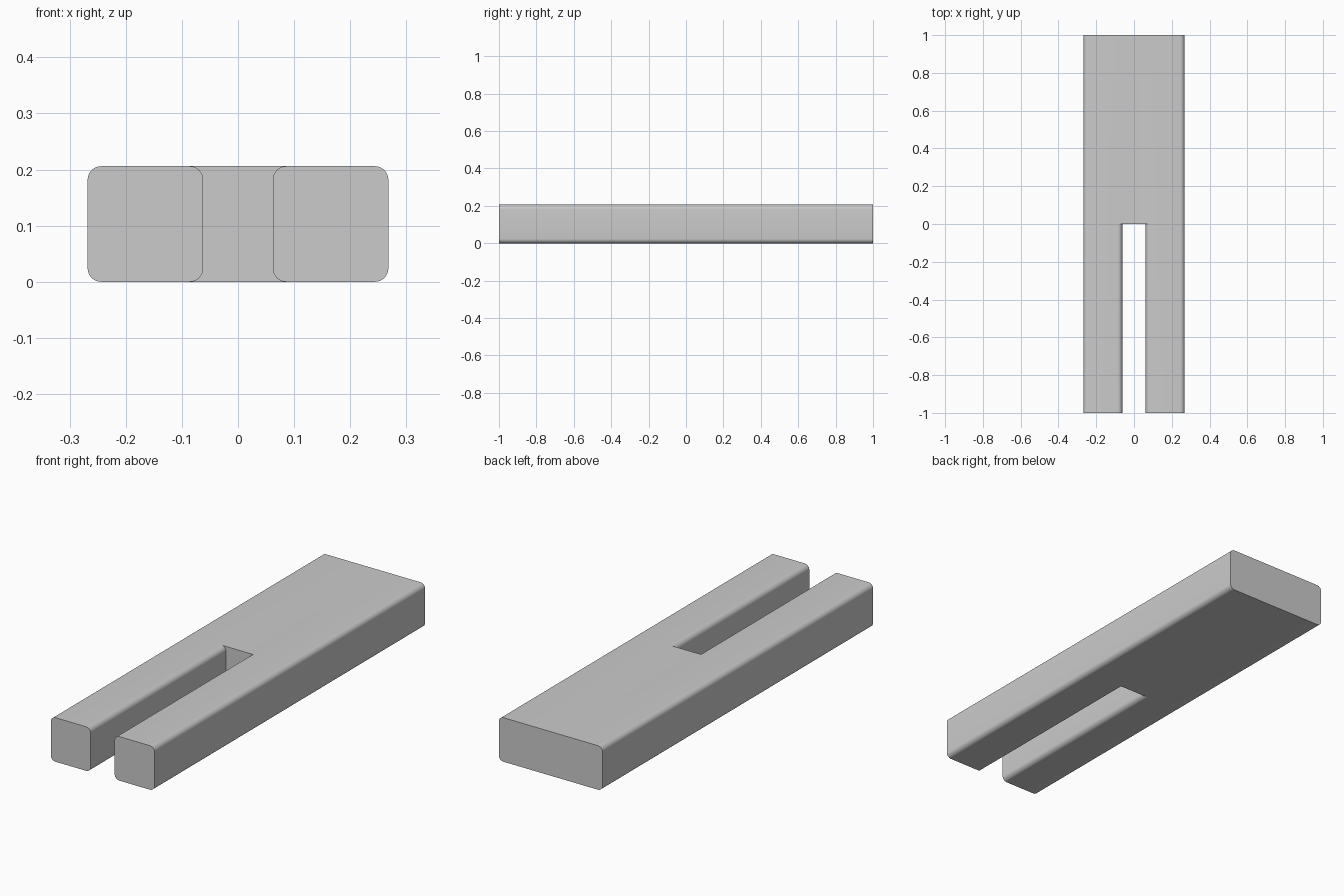
import bpy, bmesh
from math import cos, sin, pi

if "Cube" in bpy.data.objects:
    bpy.data.objects.remove(bpy.data.objects["Cube"])

W, GAP, H, R, SEG = 0.268, 0.062, 0.206, 0.024, 8


def arc(cx, cz, start):
    """Quarter-circle corner in the x-z plane, counter-clockwise."""
    return [(cx + R * cos(start + pi / 2 * i / SEG),
             cz + R * sin(start + pi / 2 * i / SEG)) for i in range(SEG + 1)]


# Half cross-section: rounded outer side and rounded side facing the slot
outer = arc(W - R, R, -pi / 2) + arc(W - R, H - R, 0)
inner = arc(GAP + R, H - R, pi / 2) + arc(GAP + R, R, pi)
# The back half runs from the slot edges straight to the centre line
back = [inner[-1]] + outer + [inner[0], (0, H), (0, 0)]

bm = bmesh.new()


def ring(profile, y):
    return [bm.verts.new((x, y, z)) for x, z in profile]


def walls(a, b, skip=()):
    n = len(a)
    for i in range(n):
        if i not in skip:
            j = (i + 1) % n
            bm.faces.new((a[i], a[j], b[j], b[i]))


# Prong: closed rounded square from the front end to the slot end
front = ring(outer + inner, -1)
walls(front, ring(outer + inner, 0))
bm.faces.new(front)

# Solid half, open at the centre line for the mirror
rear = ring(back, 1)
walls(ring(back, 0), rear, skip=(len(back) - 2,))
bm.faces.new(rear)

# Slot end wall
bm.faces.new(ring(inner + [(0, 0), (0, H)], 0))

bmesh.ops.remove_doubles(bm, verts=bm.verts, dist=1e-5)
bmesh.ops.recalc_face_normals(bm, faces=bm.faces)
mesh = bpy.data.meshes.new("forked_bar")
bm.to_mesh(mesh)
bm.free()
bar = bpy.data.objects.new("forked_bar", mesh)
bpy.context.collection.objects.link(bar)

# Mirror the half across x
mirror = bar.modifiers.new("mirror", 'MIRROR')
mirror.use_clip = True
bpy.context.view_layer.objects.active = bar
bar.select_set(True)
bpy.ops.object.modifier_apply(modifier="mirror")
bpy.ops.object.shade_smooth_by_angle(angle=pi / 6)
